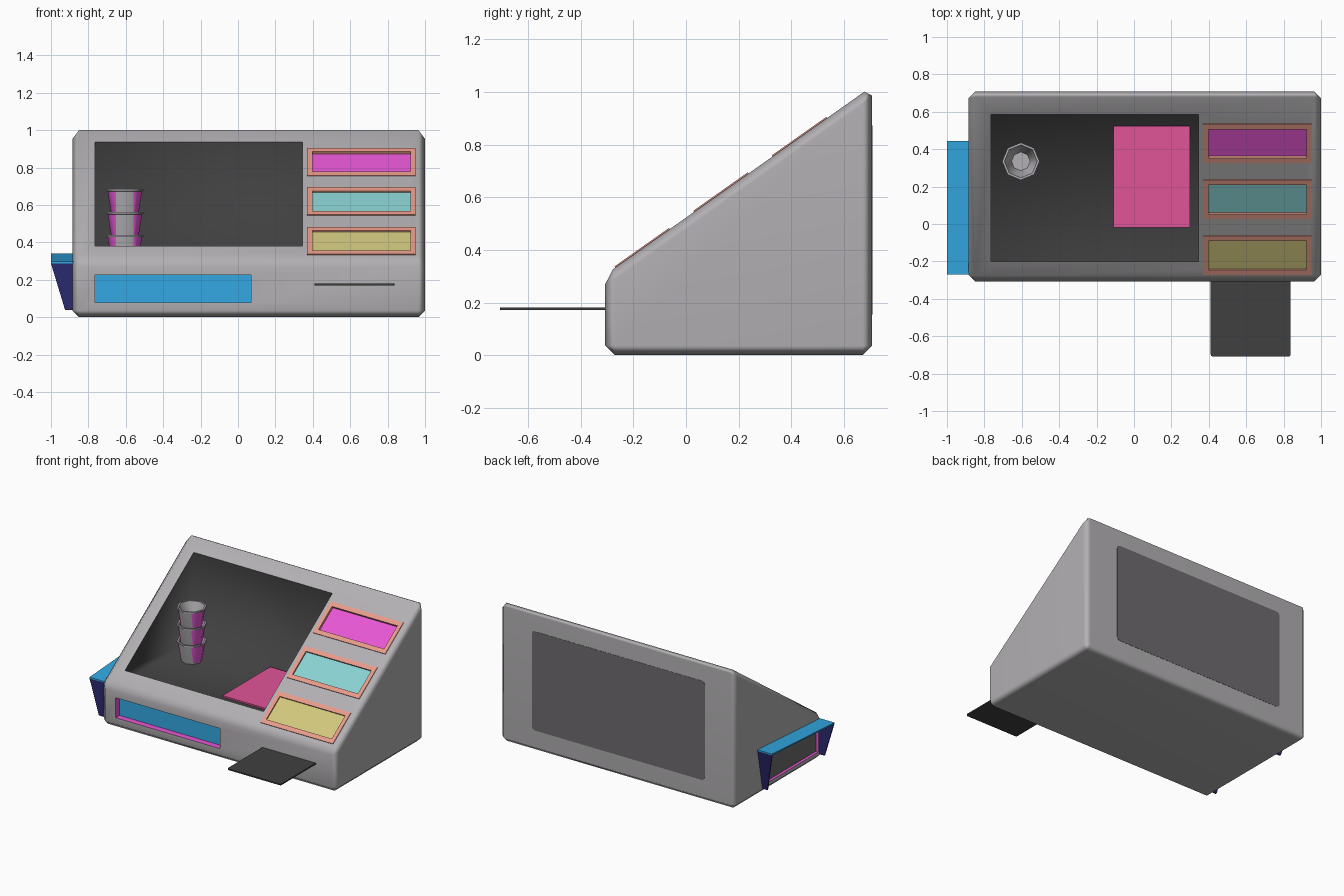
import bpy, bmesh, math
from mathutils import Matrix, Vector

if "Cube" in bpy.data.objects:
    bpy.data.objects.remove(bpy.data.objects["Cube"])


def lin(c):
    return c / 12.92 if c <= 0.04045 else ((c + 0.055) / 1.055) ** 2.4


def material(name, r, g, b):
    m = bpy.data.materials.new(name)
    m.diffuse_color = (lin(r), lin(g), lin(b), 1)
    m.use_nodes = True
    m.node_tree.nodes["Principled BSDF"].inputs["Base Color"].default_value = m.diffuse_color
    return m


GREY = material("body grey", .70, .69, .70)
DARK = material("charcoal", .25, .25, .25)
PANEL = material("panel grey", .43, .42, .43)
BLUE = material("sky blue", .20, .66, .89)
NAVY = material("navy", .17, .16, .43)
MAGENTA = material("magenta", .91, .34, .84)
TEAL = material("teal", .54, .82, .82)
YELLOW = material("straw yellow", .82, .78, .49)
SALMON = material("salmon", .92, .62, .55)
PINK = material("pink", .88, .33, .60)


def finish(name, bm, mats, matrix=Matrix()):
    bmesh.ops.recalc_face_normals(bm, faces=bm.faces)
    mesh = bpy.data.meshes.new(name)
    bm.to_mesh(mesh)
    bm.free()
    for m in mats:
        mesh.materials.append(m)
    ob = bpy.data.objects.new(name, mesh)
    ob.matrix_world = matrix
    bpy.context.collection.objects.link(ob)
    return ob


def box(name, lo, hi, mats, matrix=Matrix(), round_axis=None, radius=.02):
    """Box from corner to corner; a second material goes on its lower face."""
    bm = bmesh.new()
    bmesh.ops.create_cube(bm, size=1)
    for v in bm.verts:
        v.co = Vector([lo[i] + (v.co[i] + .5) * (hi[i] - lo[i]) for i in range(3)])
    if round_axis is not None:
        edges = [e for e in bm.edges
                 if abs(e.verts[0].co[round_axis] - e.verts[1].co[round_axis]) > 1e-6]
        bmesh.ops.bevel(bm, geom=edges, offset=radius, segments=2, profile=.5, affect='EDGES')
    bm.normal_update()
    if len(mats) > 1:
        for f in bm.faces:
            f.material_index = 1 if f.normal.z < -.9 else 0
    return finish(name, bm, mats, matrix)


def prism(name, profile, axis, a, b, mats):
    """Extrude a 2D profile along x (axis 0) or y (axis 1)."""
    bm = bmesh.new()
    put = (lambda p, t: (t, p[0], p[1])) if axis == 0 else (lambda p, t: (p[0], t, p[1]))
    face = bm.faces.new([bm.verts.new(put(p, a)) for p in profile])
    new = bmesh.ops.extrude_face_region(bm, geom=[face])["geom"]
    shift = Vector(put((0, 0), b - a))
    bmesh.ops.translate(bm, vec=shift, verts=[g for g in new if isinstance(g, bmesh.types.BMVert)])
    return finish(name, bm, mats)


def apply(ob, kind, **props):
    mod = ob.modifiers.new(kind, kind)
    for k, v in props.items():
        setattr(mod, k, v)
    bpy.context.view_layer.objects.active = ob
    bpy.ops.object.modifier_apply(modifier=mod.name)


def cut(ob, cutter):
    apply(ob, 'BOOLEAN', operation='DIFFERENCE', solver='EXACT',
          material_mode='TRANSFER', object=cutter)


SLOPE = .706


def slope_z(y):
    return .306 + SLOPE * (y + .307)


# Wedge-shaped housing with chamfered edges
body = prism("housing", [(-.307, 0), (.708, 0), (.708, slope_z(.708)), (-.307, slope_z(-.307))],
             0, -.885, 1.0, [GREY])
apply(body, 'BEVEL', width=.036, segments=1, limit_method='ANGLE')

cutters = []
# Display cavity
cutters.append(box("cavity_cutter", (-.765, -.2, .295), (.345, .586, 1.3), [DARK]))
# Front window, magenta sides and blue back
cutters.append(box("front_window_cutter", (-.765, .08, -.045), (.07, .225, .1), [MAGENTA, BLUE],
                   Matrix.Translation((0, -.307, 0)) @ Matrix.Rotation(math.pi / 2, 4, 'X')))
# Side window, magenta sides and grey back
cutters.append(box("side_window_cutter", (.06, -.25, -.02), (.28, .38, .1), [MAGENTA, PANEL],
                   Matrix.Translation((-.885, 0, 0)) @ Matrix.Rotation(-math.pi / 2, 4, 'Y')))
# Three framed panels on the slope, the upper one set deepest
tilt = Matrix.Rotation(math.atan(SLOPE), 4, 'X')
for label, y, depth, colour in (("upper", .433, .011, MAGENTA), ("middle", .135, .005, TEAL),
                                ("lower", -.165, .003, YELLOW)):
    place = Matrix.Translation((.66, y, slope_z(y) - .001)) @ tilt
    cutter = box(label + "_panel_cutter", (-.262, -.094, -depth), (.262, .094, .1),
                 [SALMON, colour], place)
    frame = box(label + "_panel_frame", (-.29, -.127, -.001), (.29, .127, .006), [SALMON], place)
    bpy.context.view_layer.update()
    cut(frame, cutter)
    cutters.append(cutter)

bpy.context.view_layer.update()
for c in cutters:
    cut(body, c)
    bpy.data.objects.remove(c)

# Smooth housing: sharp only at colour borders and steep edges, cavity fully soft
bm = bmesh.new()
bm.from_mesh(body.data)
slots = body.data.materials
for f in bm.faces:
    f.smooth = True
for e in bm.edges:
    a, b = [slots[f.material_index] for f in e.link_faces[:2]]
    e.smooth = a == b and (a == DARK or e.calc_face_angle(0) < math.radians(65))
bm.to_mesh(body.data)
bm.free()
apply(body, 'WEIGHTED_NORMAL', keep_sharp=True)

# Back panel, front tray and pink mat in the cavity
box("back_panel", (-.648, .70, .155), (.738, .7095, .872), [PANEL], round_axis=1, radius=.025)
box("tray", (.41, -.708, .171), (.838, -.28, .181), [DARK], round_axis=2, radius=.01)
box("mat", (-.11, -.02, .29), (.30, .525, .306), [PINK])

# Side awning: sloping blue top and tapered navy ends, the back one leaning inward
prism("awning_top", [(-.27, .287), (.445, .332), (.445, .342), (-.27, .297)], 0, -1.0, -.88, [BLUE])
for label, y, z, lean in (("front", -.27, .288, 0), ("back", .437, .332, -.055)):
    end = prism("awning_end_" + label, [(-1, z), (-.88, z), (-.88, .04), (-.925, .04)],
                1, y, y + .008, [NAVY])
    for v in end.data.vertices:
        if v.co.z < .1:
            v.co.y += lean

# Stack of eight-sided cups: (radius, height) profile, open at the top
CUP = [(0, 0), (.070, 0), (.072, .008), (.092, .133), (.1, .135), (.1, .145),
       (.088, .145), (.05, .02), (0, .02)]
for n in range(3):
    bm = bmesh.new()
    verts = [bm.verts.new((r, 0, z)) for r, z in CUP]
    edges = [bm.edges.new(p) for p in zip(verts, verts[1:])]
    bmesh.ops.spin(bm, geom=verts + edges, cent=(0, 0, 0), axis=(0, 0, 1),
                   angle=2 * math.pi, steps=8, use_duplicate=False)
    bmesh.ops.remove_doubles(bm, verts=bm.verts, dist=1e-4)
    for side in (-1, 1):
        # edges of the grey strip on the front of the label
        front = [f for f in bm.faces if f.calc_center_median().y < -.02]
        geom = front + list({e for f in front for e in f.edges}) + list({v for f in front for v in f.verts})
        bmesh.ops.bisect_plane(bm, geom=geom, plane_co=(side * .047, 0, 0), plane_no=(1, 0, 0))
    for f in bm.faces:
        c = f.calc_center_median()
        outer = .05 < c.z < .1 and abs(f.normal.z) < .21 and c.xy.length > .065
        strip = c.y < 0 and all(abs(v.co.x) < .0475 for v in f.verts)
        f.material_index = 1 if outer and not strip else 0
    cup = finish("cup_%d" % (n + 1), bm, [GREY, MAGENTA],
                 Matrix.Translation((-.605, .335, .295 + .1225 * n)))
    bpy.ops.object.select_all(action='DESELECT')
    cup.select_set(True)
    bpy.context.view_layer.objects.active = cup
    bpy.ops.object.shade_smooth_by_angle(angle=math.radians(50))
